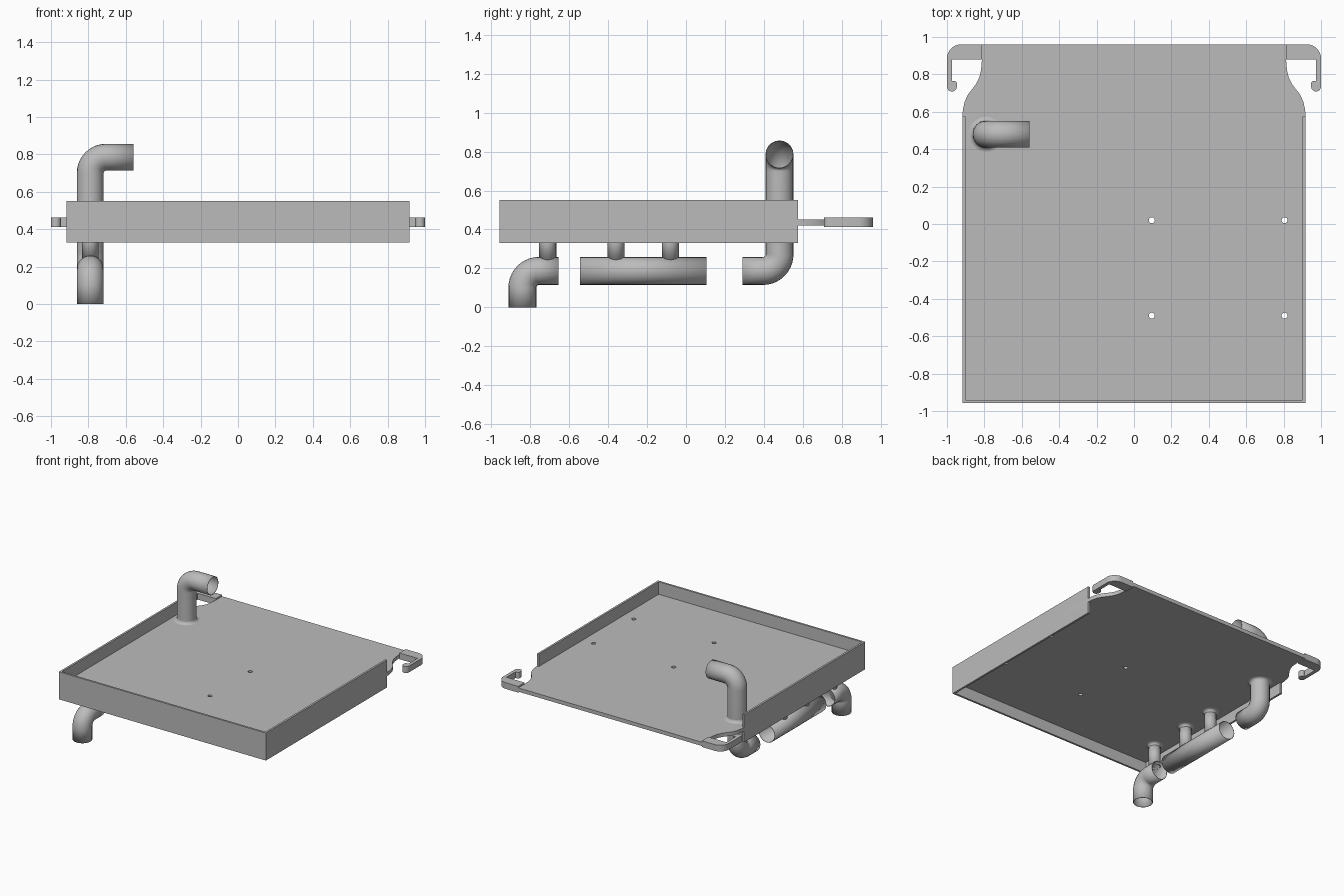
import bpy, bmesh, math
from mathutils import Vector

cube = bpy.data.objects.get("Cube")
if cube:
    bpy.data.objects.remove(cube, do_unlink=True)

GREY = (0.5, 0.5, 0.5, 1)
steel = bpy.data.materials.new("grey steel")
steel.use_nodes = True
steel.diffuse_color = GREY
steel.node_tree.nodes["Principled BSDF"].inputs["Base Color"].default_value = GREY


def finish(name, mesh):
    mesh.materials.clear()
    mesh.materials.append(steel)
    ob = bpy.data.objects.new(name, mesh)
    bpy.context.collection.objects.link(ob)
    bpy.ops.object.select_all(action="DESELECT")
    ob.select_set(True)
    bpy.context.view_layer.objects.active = ob
    bpy.ops.object.shade_smooth_by_angle(angle=math.radians(35))
    return ob


def curve_to_object(name, curve):
    """Turn a curve into a mesh object."""
    temp = bpy.data.objects.new("temp_curve", curve)
    bpy.context.collection.objects.link(temp)
    graph = bpy.context.evaluated_depsgraph_get()
    mesh = bpy.data.meshes.new_from_object(temp.evaluated_get(graph))
    bpy.data.objects.remove(temp)
    mesh.name = name
    return finish(name, mesh)


def add_spline(curve, pts, closed):
    s = curve.splines.new("POLY")
    s.points.add(len(pts) - 1)
    for p, co in zip(s.points, pts):
        p.co = (*Vector(co).to_3d(), 1)
    s.use_cyclic_u = closed


def slab(name, outlines, z0, z1):
    """Flat extruded shape; outlines after the first are holes."""
    c = bpy.data.curves.new(name, "CURVE")
    c.dimensions = "2D"
    c.fill_mode = "BOTH"
    c.extrude = (z1 - z0) / 2
    for o in outlines:
        add_spline(c, o, True)
    ob = curve_to_object(name, c)
    ob.location.z = (z0 + z1) / 2
    return ob


def arc(cx, cy, r, a0, a1, n=8):
    angles = [math.radians(a0 + (a1 - a0) * i / n) for i in range(n + 1)]
    return [(cx + r * math.cos(a), cy + r * math.sin(a)) for a in angles]


def pipe(name, corners, radius, bend=0.085, n=10):
    """Thin open tube along a path with rounded right-angle corners."""
    pts = [Vector(corners[0])]
    for a, b, c in zip(corners, corners[1:], corners[2:]):
        a, b, c = Vector(a), Vector(b), Vector(c)
        u, v = (a - b).normalized() * bend, (c - b).normalized() * bend
        for i in range(n + 1):
            t = math.pi / 2 * i / n
            pts.append(b + u * (1 - math.sin(t)) + v * (1 - math.cos(t)))
    pts.append(Vector(corners[-1]))
    c = bpy.data.curves.new(name, "CURVE")
    c.dimensions = "3D"
    c.bevel_depth = radius
    c.bevel_resolution = 8
    add_spline(c, pts, False)
    ob = curve_to_object(name, c)
    mod = ob.modifiers.new("wall", "SOLIDIFY")
    mod.thickness = 0.004
    mod.offset = -1
    return ob


def collar(name, x, y, z, radius, up, size=0.022, seg=32):
    """Small concave weld fillet around a pipe where it meets the plate."""
    bm = bmesh.new()
    rings = []
    for i in range(5):
        t = math.pi / 2 * i / 4
        r = radius + size * (1 - math.sin(t))
        h = z + up * size * (1 - math.cos(t))
        rings.append([bm.verts.new((x + r * math.cos(a), y + r * math.sin(a), h))
                      for a in (2 * math.pi * k / seg for k in range(seg))])
    for lo, hi in zip(rings, rings[1:]):
        for k in range(seg):
            j = (k + 1) % seg
            f = [lo[k], lo[j], hi[j], hi[k]]
            bm.faces.new(f if up > 0 else f[::-1])
    mesh = bpy.data.meshes.new(name)
    bm.to_mesh(mesh)
    bm.free()
    finish(name, mesh)


# Plate with a necked back end and four small holes
Z0, Z1 = 0.42, 0.45
W, FRONT, BACK = 0.917, -0.957, 0.96
neck = [(W, 0.58), (0.915, 0.61), (0.905, 0.655), (0.888, 0.692), (0.866, 0.72),
        (0.845, 0.748), (0.828, 0.782), (0.818, 0.82), (0.813, 0.88), (0.813, BACK)]
half = [(W, FRONT + 0.004)] + neck
plate = half + [(-x, y) for x, y in reversed(half)]
holes = [arc(x, y, 0.016, 360, 15, 23) for x in (0.095, 0.805) for y in (0.02, -0.49)]
slab("tray_plate", [plate] + holes, Z0, Z1)

# Walls on three sides, one U-shaped band
T, REAR = 0.016, 0.575
band = [(-W, FRONT), (W, FRONT), (W, REAR), (W - T, REAR), (W - T, FRONT + T),
        (T - W, FRONT + T), (T - W, REAR), (-W, REAR)]
slab("tray_walls", [band], 0.33, 0.55)

# Hooks at the back corners
hook = ([(0.813, 0.88), (0.973, 0.88), (0.973, 0.765), (0.96, 0.765)]
        + arc(0.96, 0.752, 0.013, 90, 180, 4)[1:]
        + arc(0.9735, 0.735, 0.0265, 180, 360, 10)
        + arc(0.925, 0.885, 0.075, 0, 90) + [(0.813, BACK)])
for side, s in (("left", 1), ("right", -1)):
    pts = [(s * x, y) for x, y in hook]
    slab("hook_" + side, [pts if s > 0 else pts[::-1]], 0.412, 0.462)

# Pipes along the right side
PX, PZ, R, STUB = -0.79, 0.187, 0.072, 0.044
pipe("drain_pipe", [(-0.56, 0.48, 0.785), (PX, 0.48, 0.785), (PX, 0.48, PZ), (PX, 0.29, PZ)], R)
pipe("header_pipe", [(PX, -0.545, PZ), (PX, 0.105, PZ)], R)
pipe("outlet_elbow", [(PX, -0.655, PZ), (PX, -0.84, PZ), (PX, -0.84, 0)], R)
for i, y in enumerate((-0.71, -0.36, -0.08), 1):
    pipe(f"stub_{i}", [(PX, y, PZ + 0.055), (PX, y, Z0)], STUB)
    collar(f"stub_collar_{i}", PX, y, Z0, STUB, -1)
collar("drain_collar_top", PX, 0.48, Z1, R, 1)
collar("drain_collar_bottom", PX, 0.48, Z0, R, -1)
